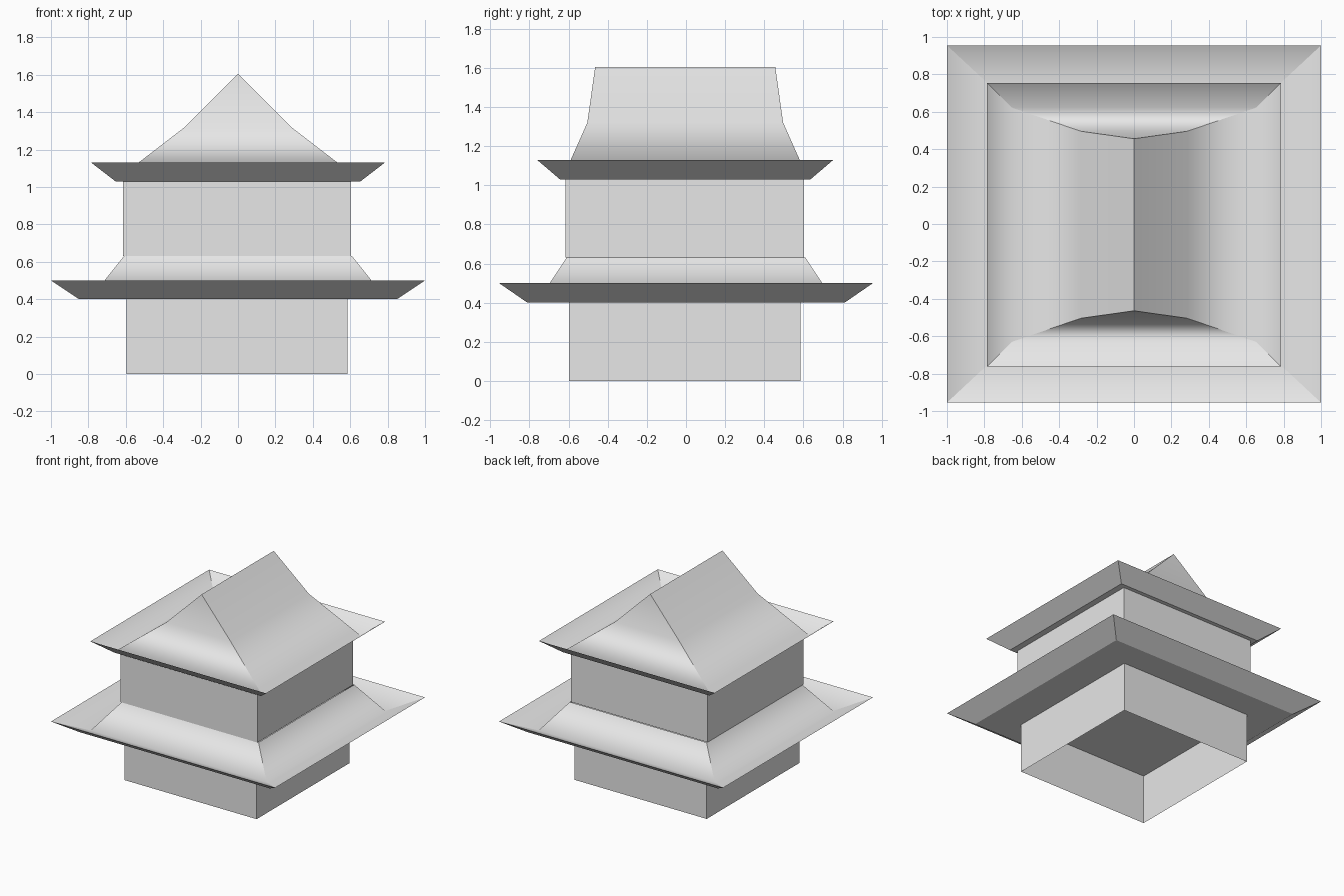
import bpy
import bmesh

cube = bpy.data.objects.get("Cube")
if cube:
    bpy.data.objects.remove(cube, do_unlink=True)

grey = bpy.data.materials.new("plain_grey")
grey.use_nodes = True
grey.diffuse_color = (0.8, 0.8, 0.8, 1)
grey.node_tree.nodes["Principled BSDF"].inputs["Base Color"].default_value = (0.8, 0.8, 0.8, 1)

CORNERS = [(-1, -1), (1, -1), (1, 1), (-1, 1)]


def stacked(name, rings, smooth=False, floor=False, centre=(0, 0)):
    """Four separate panels through rectangular rings (half x, half y, z), so the hips stay crisp."""
    bm = bmesh.new()

    def point(corner, ring):
        return bm.verts.new((centre[0] + corner[0] * ring[0],
                             centre[1] + corner[1] * ring[1], ring[2]))

    for i in range(4):
        a, b = CORNERS[i], CORNERS[(i + 1) % 4]
        rows = [(point(a, r), point(b, r)) for r in rings]
        for low, high in zip(rows, rows[1:]):
            bm.faces.new((low[0], low[1], high[1], high[0]))
        # Close the panel into a point where the ridge has no width
        bmesh.ops.remove_doubles(bm, verts=[v for row in rows for v in row], dist=0.0001)
    if floor:
        bm.faces.new([point(c, rings[0]) for c in reversed(CORNERS)])
    for face in bm.faces:
        face.smooth = smooth
    mesh = bpy.data.meshes.new(name)
    bm.to_mesh(mesh)
    bm.free()
    mesh.materials.append(grey)
    obj = bpy.data.objects.new(name, mesh)
    bpy.context.collection.objects.link(obj)
    return obj


def walls(name, half_x, half_y, bottom, top):
    stacked(name, [(half_x, half_y, bottom), (half_x, half_y, top)], centre=(-0.005, -0.006))


# Storeys, open below
walls("lower_walls", 0.59, 0.592, 0, 0.4)
walls("upper_walls", 0.61, 0.61, 0.63, 1.03)

# Lower skirt roof: upturned eave, valley, slope up to the walls
lower_rim = (1.0, 0.955, 0.5)
stacked("lower_roof", [lower_rim, (0.785, 0.755, 0.41), (0.61, 0.61, 0.63)], smooth=True)
stacked("lower_eaves", [(0.85, 0.81, 0.4), lower_rim], floor=True)

# Upper roof: upturned eave, valley, flared slope, ridge
upper_rim = (0.785, 0.757, 1.13)
shift = (0, -0.004)
stacked("upper_roof", [upper_rim, (0.655, 0.627, 1.035), (0.285, 0.5, 1.32), (0, 0.46, 1.605)],
        smooth=True, centre=shift)
stacked("upper_eaves", [(0.655, 0.64, 1.03), upper_rim], floor=True, centre=shift)
